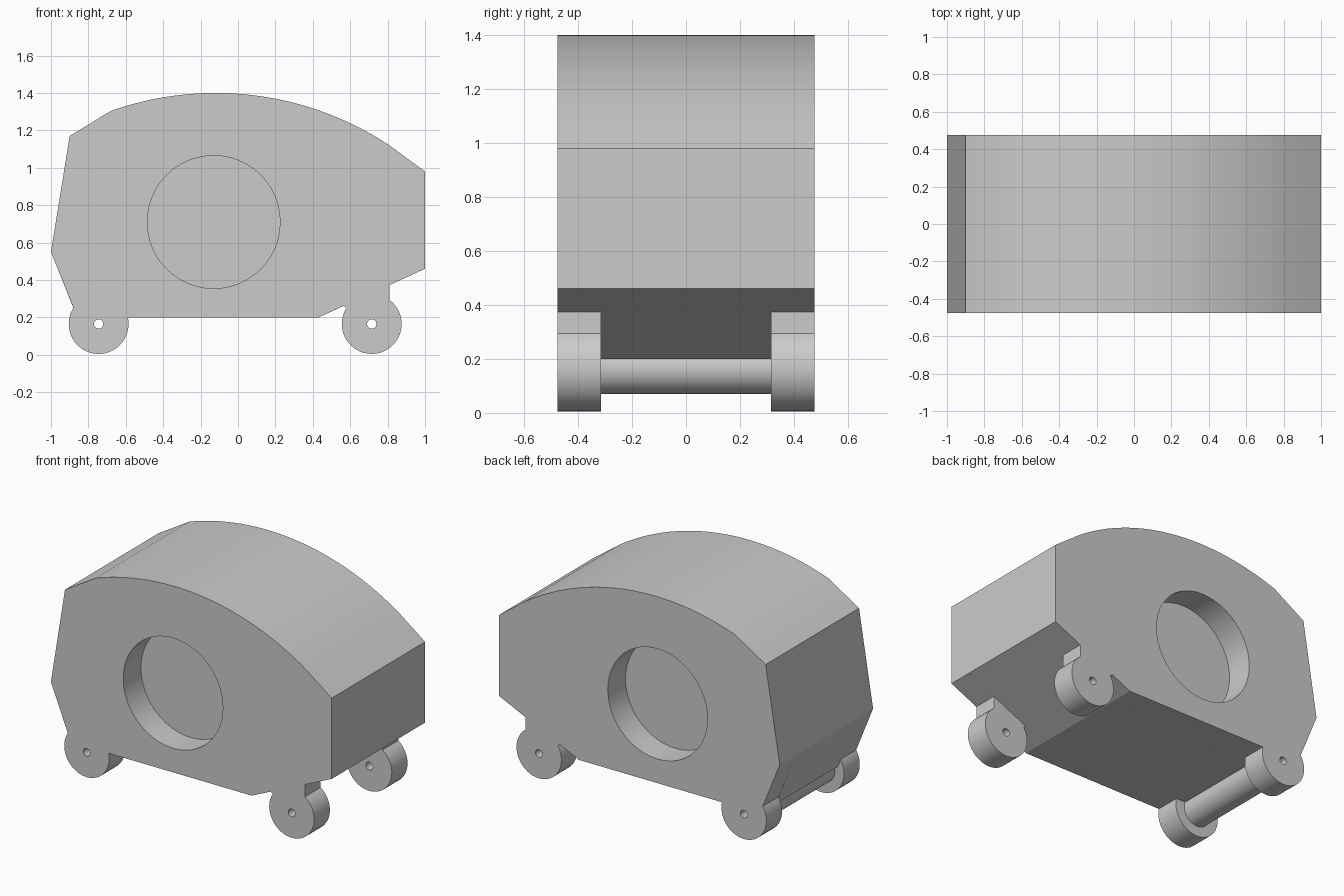
import bpy, bmesh, math
from mathutils import Matrix

if "Cube" in bpy.data.objects:
    bpy.data.objects.remove(bpy.data.objects["Cube"])

HALF_W, PANEL_IN = 0.475, 0.315
WHEEL_R, WHEEL_Z = 0.16, 0.165
REAR_X, FRONT_X = -0.745, 0.715

grey = bpy.data.materials.new("plain grey")
grey.use_nodes = True
grey.diffuse_color = (0.6, 0.6, 0.6, 1)
grey.node_tree.nodes["Principled BSDF"].inputs["Base Color"].default_value = (0.6, 0.6, 0.6, 1)


def finish(name, bm):
    bmesh.ops.recalc_face_normals(bm, faces=bm.faces[:])
    mesh = bpy.data.meshes.new(name)
    bm.to_mesh(mesh)
    bm.free()
    mesh.materials.append(grey)
    obj = bpy.data.objects.new(name, mesh)
    bpy.context.collection.objects.link(obj)
    return obj


def extrude(name, outline, y0, y1):
    bm = bmesh.new()
    face = bm.faces.new([bm.verts.new((x, y0, z)) for x, z in outline])
    side = bmesh.ops.extrude_face_region(bm, geom=[face])["geom"]
    moved = [v for v in side if isinstance(v, bmesh.types.BMVert)]
    bmesh.ops.translate(bm, verts=moved, vec=(0, y1 - y0, 0))
    return finish(name, bm)


def rod(name, x, z, radius, y0, y1, sides):
    bm = bmesh.new()
    place = Matrix.Translation((x, (y0 + y1) / 2, z)) @ Matrix.Rotation(math.pi / 2, 4, 'X')
    bmesh.ops.create_cone(bm, cap_ends=True, segments=sides, radius1=radius,
                          radius2=radius, depth=y1 - y0, matrix=place)
    return finish(name, bm)


def combine(target, tool, operation):
    mod = target.modifiers.new(operation, 'BOOLEAN')
    mod.object, mod.operation, mod.solver = tool, operation, 'EXACT'
    bpy.context.view_layer.objects.active = target
    bpy.ops.object.modifier_apply(modifier=mod.name)
    bpy.data.objects.remove(tool)


def wheel_arc(cx, start, end, steps=40):
    """Points round the underside of a wheel, clockwise between two outline points."""
    a0 = math.atan2(start[1] - WHEEL_Z, start[0] - cx)
    a1 = math.atan2(end[1] - WHEEL_Z, end[0] - cx)
    if a1 >= a0:
        a1 -= 2 * math.pi
    angles = [a0 + (a1 - a0) * i / steps for i in range(steps + 1)]
    return [(cx + WHEEL_R * math.cos(a), WHEEL_Z + WHEEL_R * math.sin(a)) for a in angles]


# Shared upper outline: rear wall, domed roof, front wall
R = 1.684
roof_x = [-0.68 + 1.49 * i / 36 for i in range(37)]
roof = [(x, 1.4 - R + math.sqrt(R * R - (x + 0.12) ** 2)) for x in roof_x]
upper = [(-1, 0.55), (-0.9, 1.17)] + roof + [(1, 0.98), (1, 0.46)]

# Central block
body = extrude("body", upper + [(0.43, 0.2), (-0.86, 0.2)], -PANEL_IN, PANEL_IN)

# Side panels with the wheels grown out of their lower edge
panel = upper + [(0.81, 0.373)]
panel += wheel_arc(FRONT_X, (0.81, 0.294), (0.579, 0.25))
panel += [(0.565, 0.262), (0.43, 0.2)]
panel += wheel_arc(REAR_X, (-0.589, 0.2), (-0.88, 0.252))
for side in (-1, 1):
    combine(body, extrude("panel", panel, side * PANEL_IN, side * HALF_W), 'UNION')

# Rear axle
combine(body, rod("axle", REAR_X, WHEEL_Z, 0.095, -PANEL_IN - 0.05, PANEL_IN + 0.05, 48), 'UNION')

# Round recesses in both sides, and the axle holes
for side in (-1, 1):
    ends = sorted((side * (HALF_W - 0.18), side * (HALF_W + 0.1)))
    combine(body, rod("recess", -0.13, 0.71, 0.355, *ends, 48), 'DIFFERENCE')
for x in (REAR_X, FRONT_X):
    combine(body, rod("hole", x, WHEEL_Z, 0.025, -0.6, 0.6, 20), 'DIFFERENCE')

# Smooth curved surfaces, keep corners sharp
bpy.ops.object.select_all(action='DESELECT')
body.select_set(True)
bpy.context.view_layer.objects.active = body
bpy.ops.object.shade_smooth_by_angle(angle=math.radians(20))
